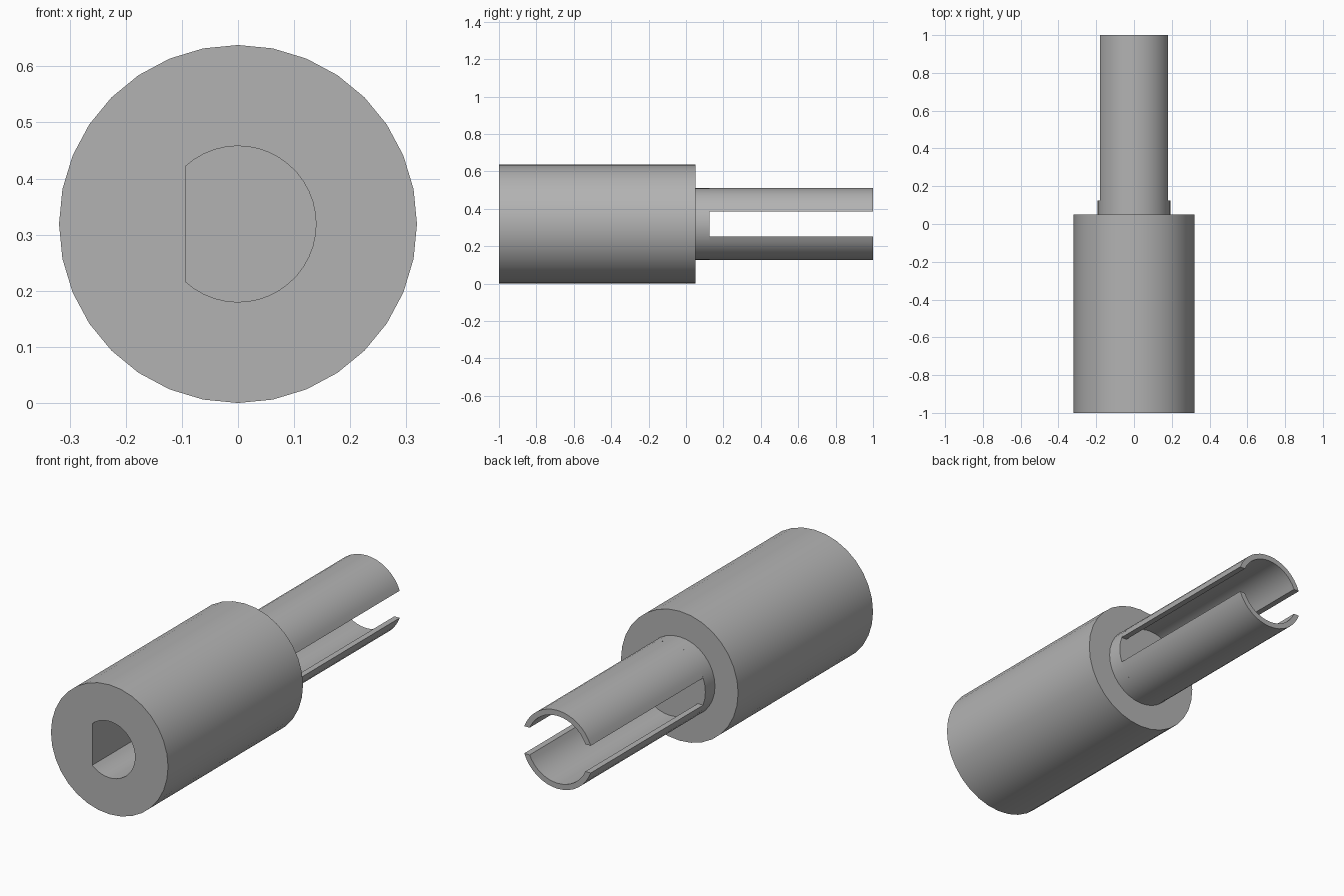
import bpy
import bmesh
import math
from mathutils import Vector

if "Cube" in bpy.data.objects:
    bpy.data.objects.remove(bpy.data.objects["Cube"], do_unlink=True)

AXIS_Z = 0.319
BODY_R, STEM_R, STEM_INNER_R, BORE_R = 0.319, 0.193, 0.166, 0.139
FRONT, SHOULDER, SLOT_START, BACK = -1.0, 0.05, 0.125, 1.0

metal = bpy.data.materials.new("plain grey")
metal.use_nodes = True
grey = (0.45, 0.45, 0.45, 1)
metal.diffuse_color = grey
metal.node_tree.nodes["Principled BSDF"].inputs["Base Color"].default_value = grey


def arc(radius, start, end, steps):
    """Points on an arc in the x-z plane, both ends included."""
    angles = [start + (end - start) * i / steps for i in range(steps + 1)]
    return [(radius * math.cos(a), radius * math.sin(a)) for a in angles]


def circle(radius, sides=32):
    return arc(radius, 0, math.tau, sides)[:-1]


def extrude(name, profile, y0, y1):
    """Extrude an x-z profile along the y axis into a closed solid."""
    bm = bmesh.new()
    face = bm.faces.new([bm.verts.new((x, y0, z + AXIS_Z)) for x, z in profile])
    result = bmesh.ops.extrude_face_region(bm, geom=[face], use_keep_orig=True)
    moved = [v for v in result["geom"] if isinstance(v, bmesh.types.BMVert)]
    bmesh.ops.translate(bm, verts=moved, vec=Vector((0, y1 - y0, 0)))
    bmesh.ops.recalc_face_normals(bm, faces=bm.faces)
    mesh = bpy.data.meshes.new(name)
    bm.to_mesh(mesh)
    bm.free()
    mesh.materials.append(metal)
    obj = bpy.data.objects.new(name, mesh)
    bpy.context.collection.objects.link(obj)
    return obj


def select(obj):
    bpy.ops.object.select_all(action="DESELECT")
    obj.select_set(True)
    bpy.context.view_layer.objects.active = obj


# Thick body with a blind D-shaped bore in its front
body = extrude("body", circle(BODY_R), FRONT, SHOULDER)
flat = math.acos(-0.094 / BORE_R)
bore = extrude("bore_cutter", arc(BORE_R, -flat, flat, 32), FRONT - 0.1, -0.1)
cut = body.modifiers.new("D bore", "BOOLEAN")
cut.operation = "DIFFERENCE"
cut.solver = "EXACT"
cut.object = bore
select(body)
bpy.ops.object.modifier_apply(modifier=cut.name)
bpy.data.objects.remove(bore, do_unlink=True)

# Solid root of the stem
root = extrude("stem_root", circle(STEM_R), SHOULDER, SLOT_START)

# Two curved prongs separated by the side slots
SLOT_HALF = 0.067
prongs = []
for name, side in (("upper_prong", 1), ("lower_prong", -1)):
    a = math.asin(SLOT_HALF / STEM_R)
    b = math.asin(SLOT_HALF / STEM_INNER_R)
    outline = arc(STEM_R, a, math.pi - a, 16) + arc(STEM_INNER_R, math.pi - b, b, 16)
    profile = [(x, z * side) for x, z in outline]
    prongs.append(extrude(name, profile, SLOT_START, BACK))

for part in [body, root] + prongs:
    select(part)
    bpy.ops.object.shade_smooth_by_angle(angle=math.radians(30))
